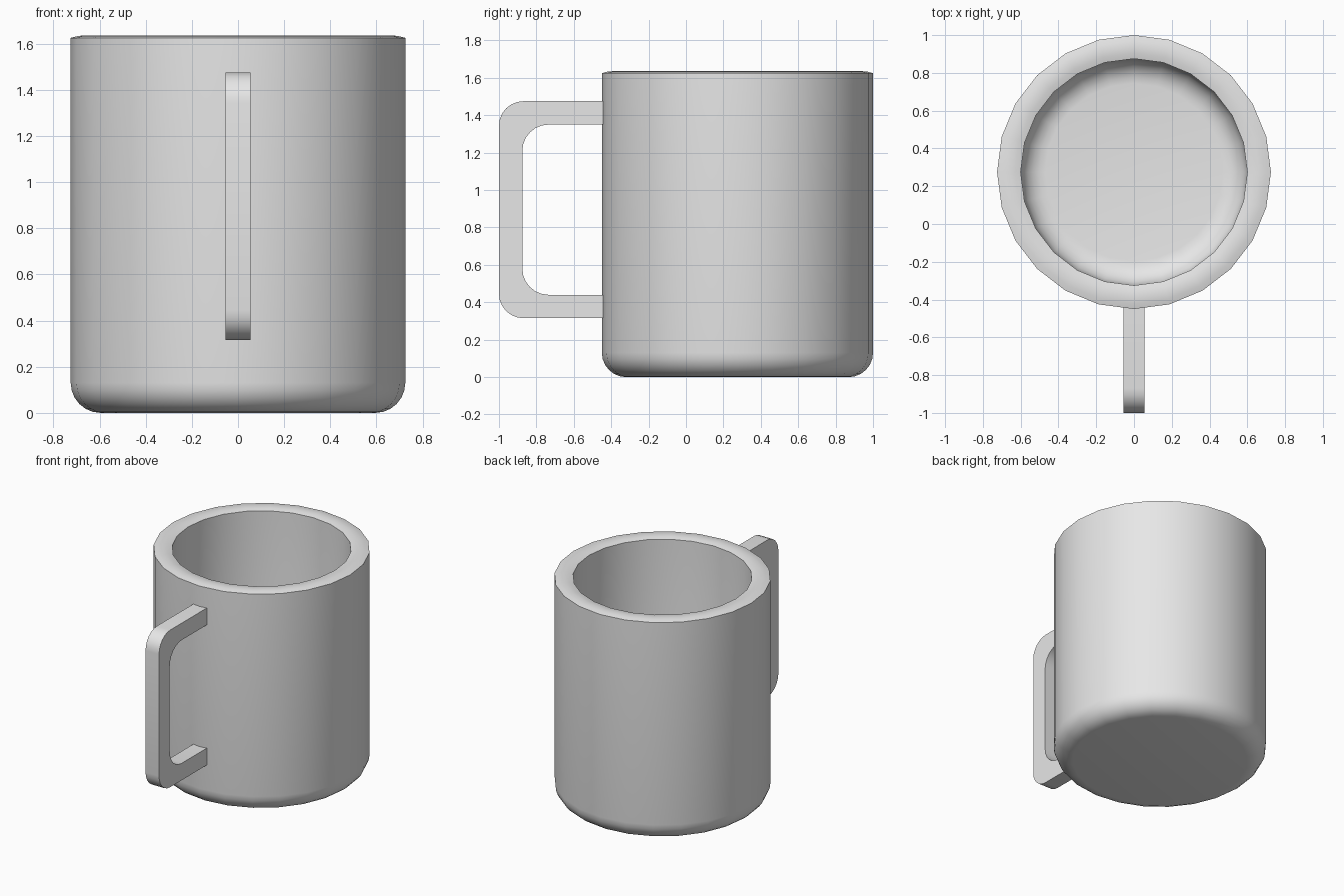
import bpy
import bmesh
from math import cos, sin, pi, radians
from mathutils import Matrix, Vector

cube = bpy.data.objects.get("Cube")
if cube:
    bpy.data.objects.remove(cube, do_unlink=True)

grey = bpy.data.materials.new("light_grey")
grey.use_nodes = True
grey.diffuse_color = (0.8, 0.8, 0.8, 1)
grey.node_tree.nodes["Principled BSDF"].inputs["Base Color"].default_value = grey.diffuse_color


def arc(cx, cz, radius, start, end, steps):
    """Points along a circular arc, angles in degrees."""
    angles = [radians(start + (end - start) * i / steps) for i in range(steps + 1)]
    return [(cx + radius * cos(a), cz + radius * sin(a)) for a in angles]


def finish(name, bm):
    bmesh.ops.recalc_face_normals(bm, faces=bm.faces)
    mesh = bpy.data.meshes.new(name)
    bm.to_mesh(mesh)
    bm.free()
    mesh.materials.append(grey)
    obj = bpy.data.objects.new(name, mesh)
    bpy.context.collection.objects.link(obj)
    bpy.ops.object.select_all(action='DESELECT')
    obj.select_set(True)
    bpy.context.view_layer.objects.active = obj
    bpy.ops.object.shade_smooth_by_angle(angle=radians(40))
    return obj


def lathe(name, profile, sides, centre):
    """Revolve an open (radius, height) profile, closing both ends with flat discs."""
    bm = bmesh.new()
    rings = []
    for r, z in profile:
        rings.append([bm.verts.new(Vector((r * cos(2 * pi * i / sides),
                                           r * sin(2 * pi * i / sides), z)) + centre)
                      for i in range(sides)])
    for low, high in zip(rings, rings[1:]):
        for i in range(sides):
            j = (i + 1) % sides
            bm.faces.new((low[i], low[j], high[j], high[i]))
    bm.faces.new(rings[0])
    bm.faces.new(rings[-1])
    return finish(name, bm)


# Cup: rounded base, straight wall, gently domed rim, rounded inner floor
outer, inner, fillet = 0.725, 0.6, 0.13
profile = arc(outer - fillet, fillet, fillet, -90, 0, 6)
profile += [(outer, 1.625), (0.695, 1.633), (0.6625, 1.636), (0.63, 1.633), (inner, 1.625)]
profile += arc(inner - fillet, 0.255, fillet, 0, -90, 6)
lathe("cup", profile, 24, Vector((0, 0.275, 0)))

# Handle: squared loop with rounded corners, sunk slightly into the wall
top, bottom, thick, root = 1.475, 0.315, 0.125, -0.4
r_out, r_in = 0.13, 0.14
y_out, y_in = -1.0, -1.0 + thick
outline = [(root, top)]
outline += arc(y_out + r_out, top - r_out, r_out, 90, 180, 6)
outline += arc(y_out + r_out, bottom + r_out, r_out, 180, 270, 6)
outline += [(root, bottom), (root, bottom + thick)]
outline += arc(y_in + r_in, bottom + thick + r_in, r_in, 270, 180, 6)
outline += arc(y_in + r_in, top - thick - r_in, r_in, 180, 90, 6)
outline += [(root, top - thick)]

bm = bmesh.new()
side = bm.faces.new([bm.verts.new((-0.055, y, z)) for y, z in outline])
extruded = bmesh.ops.extrude_face_region(bm, geom=[side], use_keep_orig=True)
moved = [v for v in extruded["geom"] if isinstance(v, bmesh.types.BMVert)]
bmesh.ops.transform(bm, matrix=Matrix.Translation((0.11, 0, 0)), verts=moved)
finish("handle", bm)
